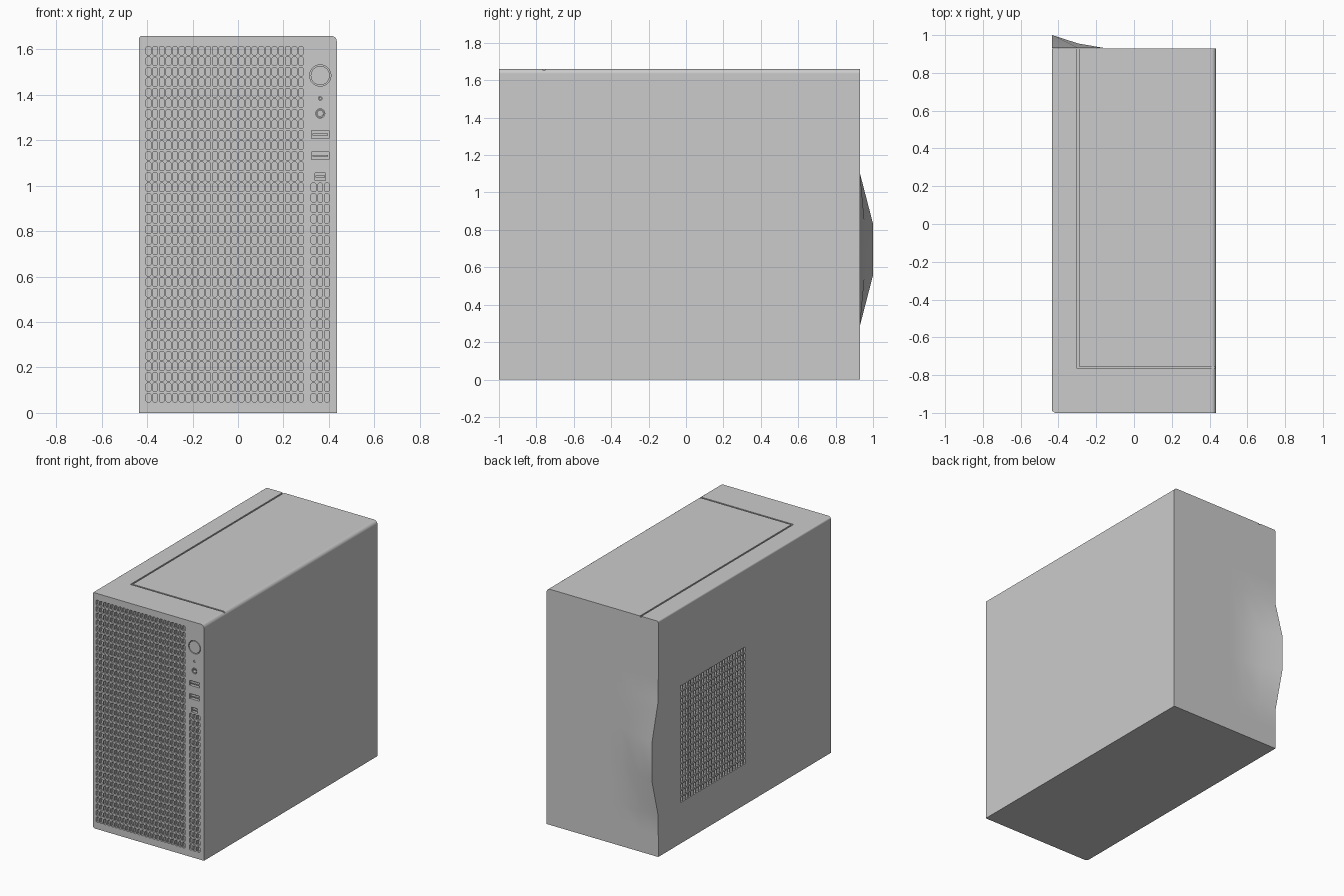
import bpy, bmesh
from math import cos, sin, pi

if "Cube" in bpy.data.objects:
    bpy.data.objects.remove(bpy.data.objects["Cube"])

W, FRONT, BACK, TOP = 0.435, -1.0, 0.93, 1.66

# axis maps: 2D profile (u, v) swept along w
ALONG_X = lambda u, v, w: (w, u, v)
ALONG_Y = lambda u, v, w: (u, w, v)
ALONG_Z = lambda u, v, w: (u, v, w)


def prism(bm, pts, lo, hi, axis):
    a = [bm.verts.new(axis(u, v, lo)) for u, v in pts]
    b = [bm.verts.new(axis(u, v, hi)) for u, v in pts]
    bm.faces.new(a)
    bm.faces.new(b[::-1])
    n = len(pts)
    for i in range(n):
        bm.faces.new((a[i], b[i], b[(i + 1) % n], a[(i + 1) % n]))


def make(name, bm):
    bmesh.ops.recalc_face_normals(bm, faces=bm.faces[:])
    me = bpy.data.meshes.new(name)
    bm.to_mesh(me)
    bm.free()
    ob = bpy.data.objects.new(name, me)
    bpy.context.collection.objects.link(ob)
    return ob


def smooth(ob):
    bpy.ops.object.select_all(action='DESELECT')
    ob.select_set(True)
    bpy.context.view_layer.objects.active = ob
    bpy.ops.object.shade_smooth_by_angle(angle=0.5)


def solid(name, pts, lo, hi, axis):
    bm = bmesh.new()
    prism(bm, pts, lo, hi, axis)
    ob = make(name, bm)
    smooth(ob)
    return ob


def circle(cx, cy, r, n=32):
    return [(cx + r * cos(2 * pi * i / n), cy + r * sin(2 * pi * i / n)) for i in range(n)]


def rect(cx, cy, w, h):
    return [(cx - w / 2, cy - h / 2), (cx + w / 2, cy - h / 2),
            (cx + w / 2, cy + h / 2), (cx - w / 2, cy + h / 2)]


def slot(cx, cy, w=0.022, h=0.037, c=0.005):
    x, y = w / 2, h / 2
    return [(cx + a, cy + b) for a, b in
            ((-x + c, -y), (x - c, -y), (x, -y + c), (x, y - c),
             (x - c, y), (-x + c, y), (-x, y - c), (-x, -y + c))]


def arc(cx, cy, r, a0, n=6):
    return [(cx + r * cos(a0 + i * pi / 2 / n), cy + r * sin(a0 + i * pi / 2 / n)) for i in range(n + 1)]


# case shell: rounded top edges, swept front to back
rr, rl = 0.025, 0.012
profile = ([(-W, 0), (W, 0)] + arc(W - rr, TOP - rr, rr, 0)
           + arc(-W + rl, TOP - rl, rl, pi / 2))
case = solid("case_shell", profile, FRONT, BACK, ALONG_Y)

# cutters
PX, PZ, CX = 0.0292, 0.0463, 0.362
cut = bmesh.new()
start, floor = FRONT - 0.003, FRONT + 0.02
for row in range(34):                                   # front mesh slots
    z = 0.0665 + row * PZ
    for col in range(24):
        prism(cut, slot(-0.394 + col * PX, z), start, floor, ALONG_Y)
    if row < 21:
        for col in (-1, 0, 1):
            prism(cut, slot(CX + col * PX, z), start, floor, ALONG_Y)
for row in range(18):                                   # left side vent
    for col in range(25):
        prism(cut, slot(-0.028 + col * PX, 0.306 + row * PZ), -W - 0.003, -W + 0.02, ALONG_X)
for z, r in ((1.485, 0.047), (1.385, 0.008), (1.318, 0.02)):   # round controls
    prism(cut, circle(CX, z, r), start, floor, ALONG_Y)
ports = [("usb_port_upper", 1.225, 0.076, 0.034), ("usb_port_lower", 1.132, 0.076, 0.034),
         ("usb_port_small", 1.04, 0.046, 0.033)]
for _, z, w, h in ports:
    prism(cut, rect(CX, z, w, h), start, floor, ALONG_Y)
# top panel seam
prism(cut, [(-0.303, 0.95), (-0.303, -0.765), (0.45, -0.765), (0.45, -0.754),
            (-0.292, -0.754), (-0.292, 0.95)], TOP - 0.008, TOP + 0.02, ALONG_Z)
# front left chamfer
prism(cut, [(-0.397, -1.01), (-0.454, -0.98), (-0.48, -1.03)], -0.1, 1.8, ALONG_Z)
cutter = make("case_cutter", cut)
cutter.hide_render = True

mod = case.modifiers.new("openings", 'BOOLEAN')
mod.operation, mod.solver, mod.object = 'DIFFERENCE', 'MANIFOLD', cutter
bpy.context.view_layer.objects.active = case
bpy.ops.object.modifier_apply(modifier=mod.name)
bpy.data.objects.remove(cutter)
smooth(case)
case.modifiers.new("normals", 'WEIGHTED_NORMAL').keep_sharp = True

# front controls
solid("power_button", circle(CX, 1.485, 0.042), FRONT, floor, ALONG_Y)
solid("status_light", circle(CX, 1.385, 0.0065, 16), FRONT + 0.002, floor, ALONG_Y)
bm = bmesh.new()
rings = [[bm.verts.new((x, y, z)) for x, z in circle(CX, 1.318, r)]
         for r, y in ((0.018, floor), (0.018, FRONT), (0.012, FRONT), (0.012, floor))]
for a, b in zip(rings, rings[1:] + rings[:1]):
    for i in range(32):
        j = (i + 1) % 32
        bm.faces.new((a[i], a[j], b[j], b[i]))
smooth(make("audio_jack", bm))
for name, z, w, h in ports:
    solid(name + "_tongue", rect(CX, z, w - 0.006, 0.008), FRONT + 0.003, floor, ALONG_Y)

# rear bulge: smooth swelling on the back, flush with the left side
xs = [-W, -0.295, -0.15, -0.05]
zs = [0.15, 0.29, 0.56, 0.83, 1.10, 1.25]
swell = [0.07, 0.025, 0, 0]
bm = bmesh.new()
g = [[bm.verts.new((x, BACK + 0.0006 + (swell[i] if 2 <= j <= 3 else 0), z))
      for j, z in enumerate(zs)] for i, x in enumerate(xs)]
for i in range(3):
    for j in range(5):
        bm.faces.new((g[i][j], g[i][j + 1], g[i + 1][j + 1], g[i + 1][j]))
base = [bm.verts.new((-W, BACK, z)) for z in (zs[0], zs[-1])]
bm.faces.new([base[0]] + g[0] + [base[1]])
smooth(make("rear_bulge", bm))
